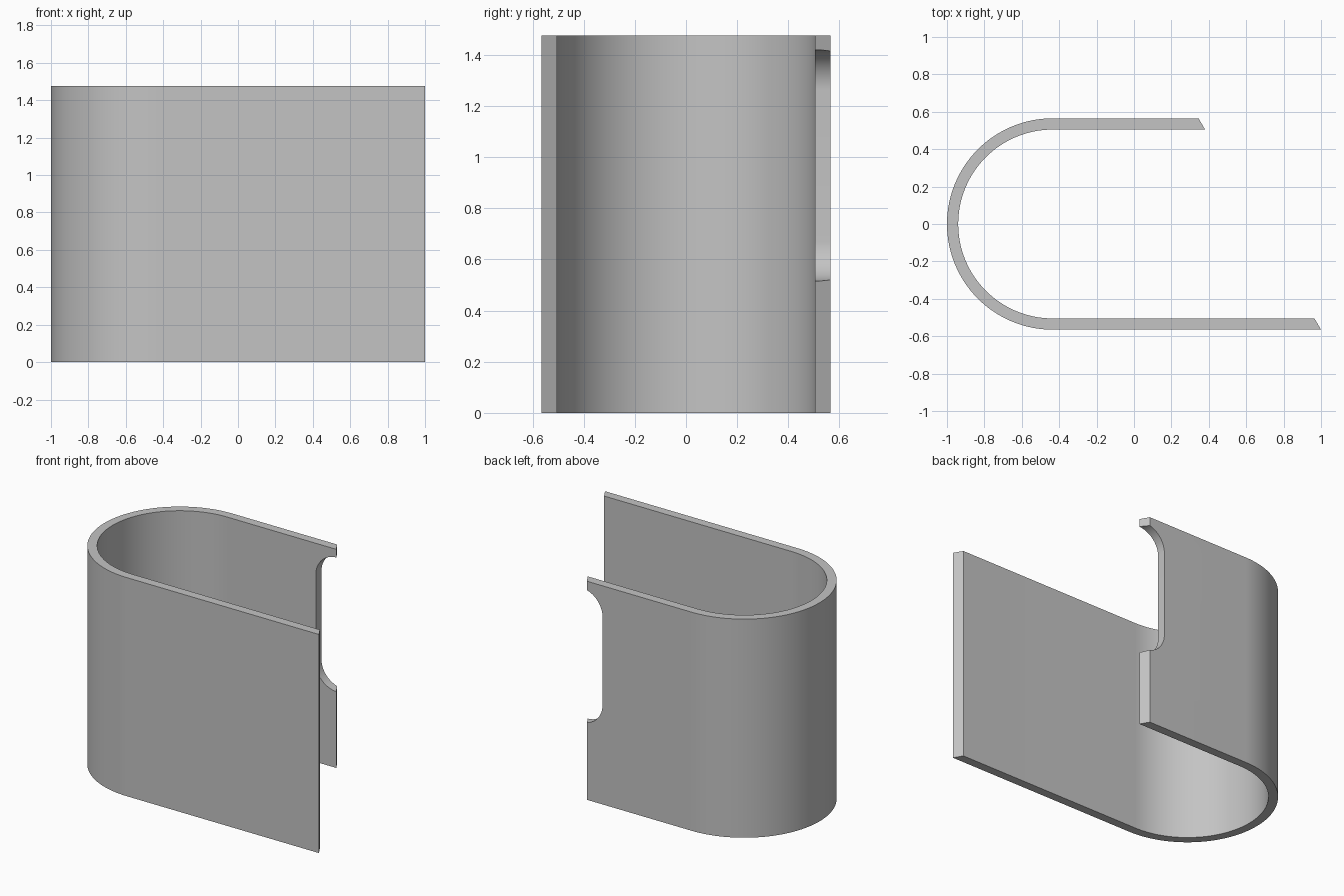
import bpy, bmesh, math

cube = bpy.data.objects.get("Cube")
if cube:
    bpy.data.objects.remove(cube, do_unlink=True)

HEIGHT = 1.475
OUTER, INNER = 0.565, 0.505      # radii of the bend
BEND_X = -0.435                  # centre of the bend
SEGMENTS = 64

grey = bpy.data.materials.new("grey")
grey.use_nodes = True
colour = (0.55, 0.55, 0.55, 1)
grey.diffuse_color = colour
grey.node_tree.nodes["Principled BSDF"].inputs["Base Color"].default_value = colour


def make_object(name, bm):
    bmesh.ops.recalc_face_normals(bm, faces=bm.faces)
    mesh = bpy.data.meshes.new(name)
    bm.to_mesh(mesh)
    bm.free()
    mesh.materials.append(grey)
    obj = bpy.data.objects.new(name, mesh)
    bpy.context.collection.objects.link(obj)
    return obj


def extrude(bm, faces, vector):
    new = bmesh.ops.extrude_face_region(bm, geom=faces)["geom"]
    verts = [v for v in new if isinstance(v, bmesh.types.BMVert)]
    bmesh.ops.translate(bm, verts=verts, vec=vector)


def wall_side(radius, front_end, back_end):
    """Front arm, half-round bend, back arm."""
    points = [(front_end, -radius)]
    for i in range(SEGMENTS + 1):
        a = math.pi * i / SEGMENTS
        points.append((BEND_X - radius * math.sin(a), -radius * math.cos(a)))
    return points + [(back_end, radius)]


# Bent wall with slanted arm ends
bm = bmesh.new()
outside = [bm.verts.new((x, y, 0)) for x, y in wall_side(OUTER, 1.0, 0.345)]
inside = [bm.verts.new((x, y, 0)) for x, y in wall_side(INNER, 0.965, 0.38)]
strip = [bm.faces.new((outside[i], outside[i + 1], inside[i + 1], inside[i]))
         for i in range(len(outside) - 1)]
extrude(bm, strip, (0, 0, HEIGHT))
wall = make_object("bent_wall", bm)

# Rounded notch in the end of the back arm
LEFT, RIGHT, LOW, HIGH, R = 0.227, 0.6, 0.515, 1.42, 0.158
outline = [(RIGHT, LOW), (RIGHT, HIGH)]
for centre_z, start in ((HIGH - R, 90), (LOW + R, 180)):
    for i in range(17):
        a = math.radians(start + 90 * i / 16)
        outline.append((LEFT + R + R * math.cos(a), centre_z + R * math.sin(a)))
bm = bmesh.new()
face = bm.faces.new([bm.verts.new((x, 0.4, z)) for x, z in outline])
extrude(bm, [face], (0, 0.3, 0))
cutter = make_object("notch_cutter", bm)
cutter.hide_render = True

cut = wall.modifiers.new("notch", "BOOLEAN")
cut.operation = "DIFFERENCE"
cut.solver = "EXACT"
cut.object = cutter

bpy.ops.object.select_all(action="DESELECT")
wall.select_set(True)
bpy.context.view_layer.objects.active = wall
bpy.ops.object.modifier_apply(modifier=cut.name)
bpy.data.objects.remove(cutter, do_unlink=True)
bpy.ops.object.shade_smooth_by_angle(angle=math.radians(30))
